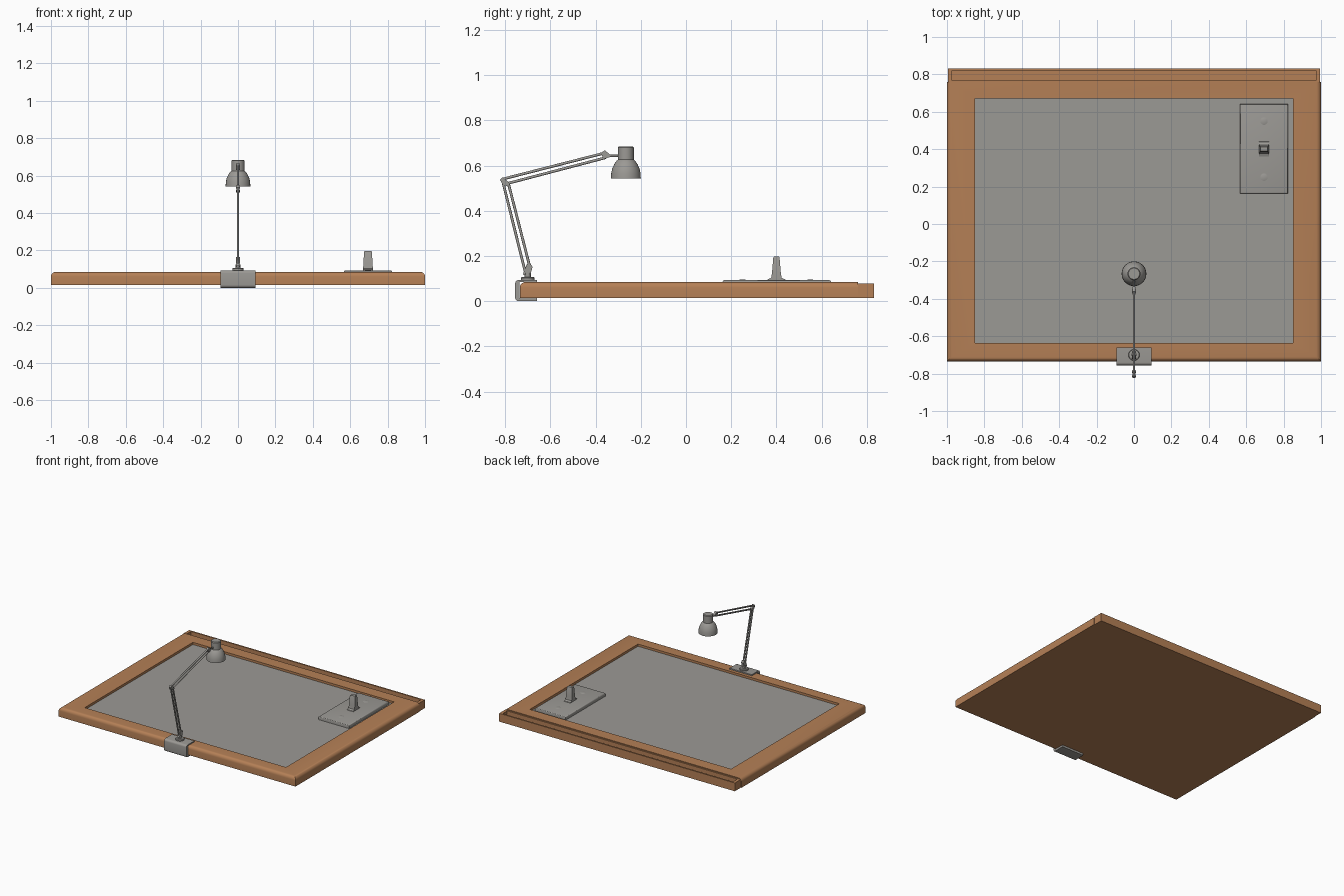
import bpy, bmesh, math
from mathutils import Vector

if "Cube" in bpy.data.objects:
    bpy.data.objects.remove(bpy.data.objects["Cube"])


def material(name, rgb):
    m = bpy.data.materials.new(name)
    m.diffuse_color = (*rgb, 1)
    m.use_nodes = True
    m.node_tree.nodes["Principled BSDF"].inputs["Base Color"].default_value = m.diffuse_color
    return m


WOOD = material("warm_wood", (0.46, 0.215, 0.093))
METAL = material("grey_metal", (0.33, 0.32, 0.30))


def finish(bm, name, mat, smooth=True):
    bmesh.ops.recalc_face_normals(bm, faces=bm.faces[:])
    me = bpy.data.meshes.new(name)
    bm.to_mesh(me)
    bm.free()
    me.materials.append(mat)
    ob = bpy.data.objects.new(name, me)
    bpy.context.collection.objects.link(ob)
    if smooth:
        bpy.ops.object.select_all(action='DESELECT')
        bpy.context.view_layer.objects.active = ob
        ob.select_set(True)
        bpy.ops.object.shade_smooth_by_angle(angle=math.radians(35))
    return ob


def box_bm(x0, x1, y0, y1, z0, z1):
    bm = bmesh.new()
    bmesh.ops.create_cube(bm, size=1)
    for v in bm.verts:
        v.co = Vector((x1 if v.co.x > 0 else x0,
                       y1 if v.co.y > 0 else y0,
                       z1 if v.co.z > 0 else z0))
    return bm


def bevel_top(bm, width, segs, rule=lambda mid: True):
    top = max(v.co.z for v in bm.verts)
    edges = [e for e in bm.edges if all(v.co.z > top - 1e-5 for v in e.verts)
             and rule((e.verts[0].co + e.verts[1].co) / 2)]
    bmesh.ops.bevel(bm, geom=edges, offset=width, segments=segs, profile=0.5, affect='EDGES')


def recess(bm, x0, x1, y0, y1, depth):
    """Sink a rectangular pocket into the large top face."""
    f = max((f for f in bm.faces if f.normal.z > 0.99), key=lambda f: f.calc_area())
    c = f.calc_center_median()
    bmesh.ops.inset_individual(bm, faces=[f], thickness=0.005)
    for v in f.verts:
        v.co.x = x1 if v.co.x > c.x else x0
        v.co.y = y1 if v.co.y > c.y else y0
    r = bmesh.ops.extrude_discrete_faces(bm, faces=[f])
    for v in r['faces'][0].verts:
        v.co.z -= depth


def lathe(name, profile, center, mat, segs=40):
    bm = bmesh.new()
    vs = [bm.verts.new((r, 0, z)) for r, z in profile]
    es = [bm.edges.new(p) for p in zip(vs, vs[1:])]
    bmesh.ops.spin(bm, geom=vs + es, cent=(0, 0, 0), axis=(0, 0, 1),
                   angle=2 * math.pi, steps=segs, use_duplicate=False)
    bmesh.ops.remove_doubles(bm, verts=bm.verts[:], dist=1e-5)
    bmesh.ops.translate(bm, verts=bm.verts[:], vec=center)
    return finish(bm, name, mat)


def slab_yz(name, pts, half_x, mat):
    """Side profile in y,z given a thickness across x."""
    bm = bmesh.new()
    f = bm.faces.new([bm.verts.new((-half_x, y, z)) for y, z in pts])
    r = bmesh.ops.extrude_face_region(bm, geom=[f])
    for v in r['geom']:
        if isinstance(v, bmesh.types.BMVert):
            v.co.x = half_x
    return finish(bm, name, mat)


def rod(name, a, b, radius, axis_x=False):
    a, b = Vector(a), Vector(b)
    bm = bmesh.new()
    bmesh.ops.create_cone(bm, cap_ends=True, segments=16, radius1=radius,
                          radius2=radius, depth=(b - a).length)
    q = (b - a).to_track_quat('Z', 'Y')
    for v in bm.verts:
        v.co = q @ v.co + (a + b) / 2
    return finish(bm, name, METAL)


# Wooden frame with rounded front and side edges, sunk for the panel
bm = box_bm(-1, 1, -0.735, 0.76, 0.015, 0.085)
bevel_top(bm, 0.025, 5, lambda m: m.y < 0.5)
bm.normal_update()
recess(bm, -0.85, 0.85, -0.635, 0.67, 0.022)
finish(bm, "wood_frame", WOOD)

# Grey work surface
finish(box_bm(-0.85, 0.85, -0.635, 0.67, 0.055, 0.068), "work_surface", METAL, False)

# Grooved tray along the back edge
bm = box_bm(-0.995, 0.995, 0.758, 0.832, 0.015, 0.078)
bm.normal_update()
recess(bm, -0.972, 0.972, 0.768, 0.821, 0.03)
finish(bm, "back_tray", WOOD, False)

# Switch plate
bm = box_bm(0.566, 0.824, 0.162, 0.642, 0.066, 0.093)
bevel_top(bm, 0.008, 3)
finish(bm, "switch_plate", METAL)

# Plate screws
for i, y in enumerate((0.25, 0.55)):
    lathe(f"plate_screw_{i + 1}", [(0, 0.0955), (0.012, 0.095), (0.02, 0.093), (0.02, 0.09)],
          (0.695, y, 0), METAL, 24)

# Switch lever with a flared foot
slab_rings = [(0.026, 0.042, 0.09), (0.026, 0.038, 0.097), (0.026, 0.023, 0.103),
              (0.0245, 0.019, 0.13), (0.021, 0.014, 0.192), (0.019, 0.011, 0.198)]
bm = bmesh.new()
rings = [[bm.verts.new((0.695 + sx * hx, 0.4 + sy * hy, z))
          for sx, sy in ((-1, -1), (1, -1), (1, 1), (-1, 1))] for hx, hy, z in slab_rings]
for lo, hi in zip(rings, rings[1:]):
    for i in range(4):
        bm.faces.new((lo[i], lo[(i + 1) % 4], hi[(i + 1) % 4], hi[i]))
bm.faces.new(rings[0])
bm.faces.new(rings[-1])
finish(bm, "switch_lever", METAL)

# C-shaped clamp gripping the front edge, with rounded outer corners
R = 0.016
corner_low = [(-0.756 + R - R * math.sin(t), R - R * math.cos(t))
              for t in (i * math.pi / 10 for i in range(6))]
corner_top = [(-0.756 + R - R * math.cos(t), 0.094 - R + R * math.sin(t))
              for t in (i * math.pi / 10 for i in range(6))]
slab_yz("lamp_clamp", [(-0.66, 0.0)] + corner_low + corner_top
        + [(-0.66, 0.094), (-0.66, 0.085), (-0.736, 0.085), (-0.736, 0.015), (-0.66, 0.015)],
        0.094, METAL)

# Lamp swivel base
lathe("lamp_base", [(0, 0.09), (0.03, 0.09), (0.03, 0.103), (0.027, 0.106), (0, 0.106)],
      (0, -0.70, 0), METAL)
rod("base_post", (0, -0.70, 0.10), (0, -0.70, 0.125), 0.014)
slab_yz("base_bracket", [(-0.722, 0.118), (-0.69, 0.11), (-0.679, 0.152),
                         (-0.687, 0.164), (-0.704, 0.164)], 0.01, METAL)

# Parallel arm rods
arms = {
    "lower_arm_front": ((-0.810, 0.527), (-0.712, 0.132)),
    "lower_arm_back": ((-0.785, 0.518), (-0.691, 0.152)),
    "upper_arm_top": ((-0.812, 0.540), (-0.362, 0.655)),
    "upper_arm_bottom": ((-0.793, 0.520), (-0.355, 0.635)),
}
for name, (a, b) in arms.items():
    rod(name, (0, *a), (0, *b), 0.006)

# Elbow and head brackets with pivot pins
slab_yz("elbow_bracket", [(-0.823, 0.537), (-0.812, 0.549), (-0.785, 0.527),
                          (-0.780, 0.512), (-0.790, 0.508), (-0.812, 0.517)], 0.008, METAL)
slab_yz("head_bracket", [(-0.376, 0.655), (-0.360, 0.668), (-0.335, 0.648),
                         (-0.337, 0.637), (-0.365, 0.630)], 0.008, METAL)
for i, (y, z) in enumerate(((-0.708, 0.136), (-0.691, 0.152), (-0.812, 0.538),
                            (-0.790, 0.518), (-0.362, 0.655), (-0.355, 0.637))):
    rod(f"pivot_pin_{i + 1}", (-0.011, y, z), (0.011, y, z), 0.006)
rod("head_stem", (0, -0.345, 0.643), (0, -0.29, 0.643), 0.005)

# Lamp head: socket cap and hollow bell shade
lathe("lamp_shade", [(0, 0.685), (0.030, 0.685), (0.035, 0.680), (0.035, 0.626),
                     (0.041, 0.621), (0.051, 0.607), (0.060, 0.588), (0.065, 0.566),
                     (0.066, 0.542), (0.062, 0.542), (0.061, 0.566), (0.056, 0.586),
                     (0.047, 0.604), (0.034, 0.617), (0, 0.618)],
      (0, -0.266, 0), METAL, 48)
